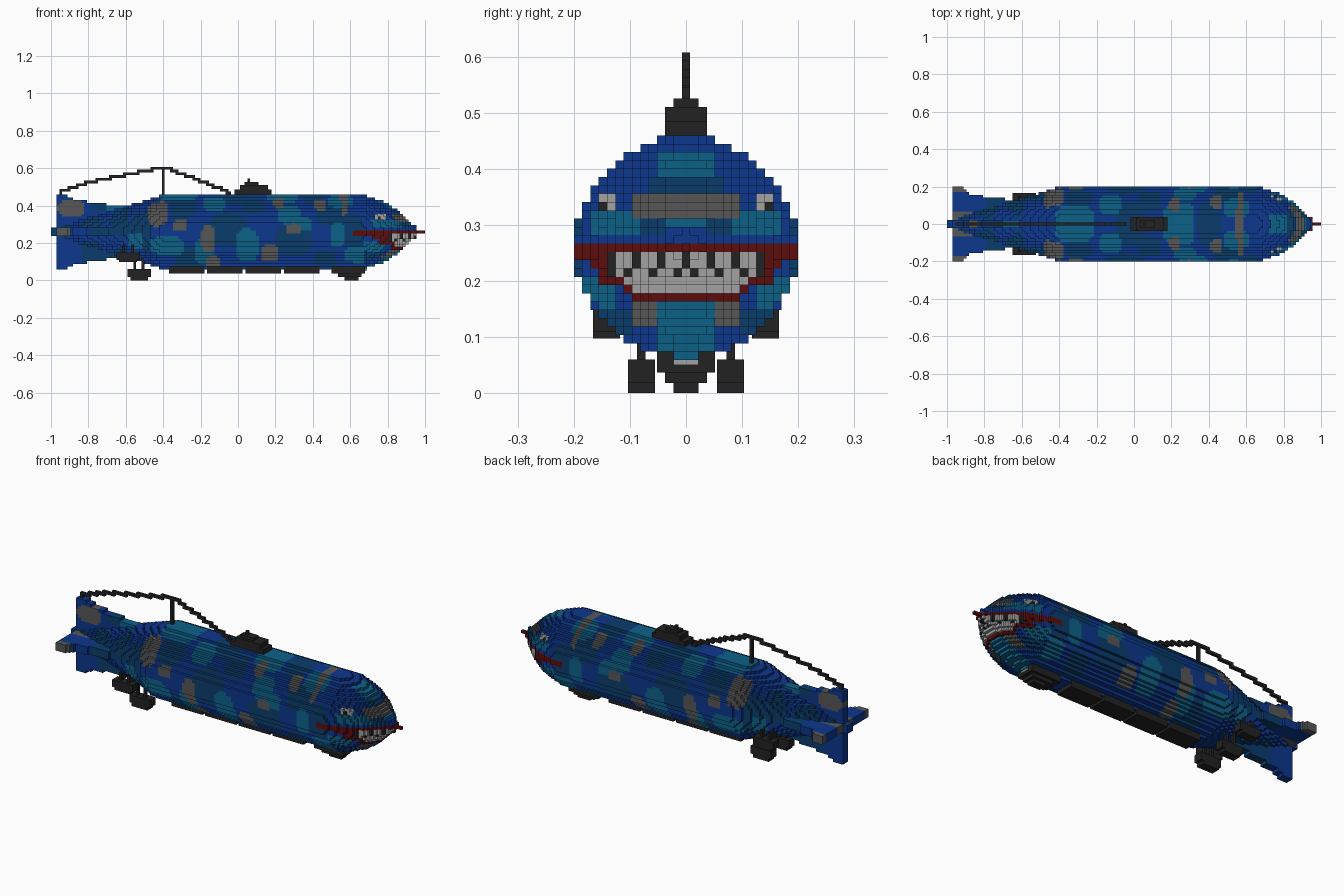
import bpy, bmesh, math
from mathutils import Matrix

if "Cube" in bpy.data.objects:
    bpy.data.objects.remove(bpy.data.objects["Cube"], do_unlink=True)

V = 2 / 135          # block size
CZ = 17.5 * V        # height of the hull axis

PALETTE = {
    "royal_blue": (0.004, 0.038, 0.27), "navy": (0.003, 0.046, 0.15),
    "teal": (0.004, 0.12, 0.25), "grey": (0.095, 0.095, 0.095),
    "black": (0.016, 0.016, 0.016), "tooth_white": (0.36, 0.36, 0.36),
    "dark_red": (0.11, 0.004, 0.004),
}
MATS = []
for name, rgb in PALETTE.items():
    m = bpy.data.materials.new(name)
    m.use_nodes = True
    m.diffuse_color = (*rgb, 1)
    m.node_tree.nodes["Principled BSDF"].inputs["Base Color"].default_value = (*rgb, 1)
    MATS.append(m)
ROYAL, NAVY, TEAL, GREY, BLACK, WHITE, RED = range(7)


def interp(points, x):
    for (x0, y0), (x1, y1) in zip(points, points[1:]):
        if x0 <= x <= x1:
            return y0 + (y1 - y0) * (x - x0) / (x1 - x0)
    return 0.0


def finish(bm, name, mats):
    me = bpy.data.meshes.new(name)
    bm.to_mesh(me)
    bm.free()
    for m in mats:
        me.materials.append(m)
    ob = bpy.data.objects.new(name, me)
    bpy.context.collection.objects.link(ob)
    return ob


# Corner offsets of the six block sides, keyed by direction
SIDES = {
    (1, 0, 0): ((1, 0, 0), (1, 1, 0), (1, 1, 1), (1, 0, 1)),
    (-1, 0, 0): ((0, 0, 0), (0, 0, 1), (0, 1, 1), (0, 1, 0)),
    (0, 1, 0): ((0, 1, 0), (0, 1, 1), (1, 1, 1), (1, 1, 0)),
    (0, -1, 0): ((0, 0, 0), (1, 0, 0), (1, 0, 1), (0, 0, 1)),
    (0, 0, 1): ((0, 0, 1), (1, 0, 1), (1, 1, 1), (0, 1, 1)),
    (0, 0, -1): ((0, 0, 0), (0, 1, 0), (1, 1, 0), (1, 0, 0)),
}


def blocks(name, cells, colour):
    """Outer skin of a set of (i, j, k) blocks, coloured by a rule on the block centre."""
    bm = bmesh.new()
    verts = {}
    for i, j, k in cells:
        mat = None
        for d, corners in SIDES.items():
            if (i + d[0], j + d[1], k + d[2]) in cells:
                continue
            if mat is None:
                mat = colour(-1 + (i + .5) * V, abs(j) * V, (k + .5) * V)
            quad = []
            for c in corners:
                key = (i + c[0], j + c[1], k + c[2])
                if key not in verts:
                    verts[key] = bm.verts.new((-1 + key[0] * V, (key[1] - .5) * V, key[2] * V))
                quad.append(verts[key])
            bm.faces.new(quad).material_index = mat
    return finish(bm, name, MATS)


def boxes(name, parts, mat=BLACK, sides=(1,)):
    """Plain boxes given as x0, x1, y0, y1, z0, z1, optionally mirrored in y."""
    bm = bmesh.new()
    for s in sides:
        for x0, x1, y0, y1, z0, z1 in parts:
            bmesh.ops.create_cube(bm, size=1, matrix=Matrix.Translation(
                ((x0 + x1) / 2, s * (y0 + y1) / 2, (z0 + z1) / 2))
                @ Matrix.Diagonal((x1 - x0, y1 - y0, z1 - z0, 1)))
    return finish(bm, name, [MATS[mat]])


# Camouflage: x centre, half length, angle above the waterline, half angle
PATCHES = {
    NAVY: [(-.52, .06, 0, 40), (-.3, .07, 45, 25), (-.05, .1, 5, 28), (.08, .06, 50, 20),
           (.3, .1, -15, 25), (.5, .08, 30, 20), (.47, .06, -50, 20), (-.25, .08, -50, 25),
           (-.02, .07, 85, 30), (.4, .06, 85, 30), (.62, .05, 0, 30)],
    TEAL: [(-.38, .09, -25, 18), (-.18, .05, -35, 25), (.05, .06, -25, 30), (.27, .06, 30, 18),
           (.34, .05, 12, 12), (-.32, .1, 80, 22), (-.13, .06, 55, 20), (.24, .08, 78, 25),
           (.53, .04, -5, 20), (.55, .07, 62, 18), (-.55, .04, -20, 20), (.64, .07, -42, 16)],
    GREY: [(-.43, .05, 35, 26), (-.31, .04, 10, 10), (-.16, .035, -12, 22), (.17, .05, -38, 18),
           (.3, .04, 5, 8), (.44, .03, 50, 14), (.57, .022, 78, 50), (.22, .03, 57, 14),
           (-.13, .04, -58, 14)],
}
# Nose bands seen end on: y0, y1, z0, z1, colour
NOSE = [(0, .055, .39, .435, TEAL), (0, .07, .35, .39, NAVY), (0, .095, .315, .352, GREY),
        (.08, .175, .285, .33, TEAL), (0, .03, .29, .315, TEAL), (.03, .08, .285, .315, NAVY),
        (.045, .1, .125, .165, GREY), (0, .045, .05, .165, TEAL), (.1, .15, .11, .15, NAVY),
        (.15, .21, .17, .21, TEAL), (.12, .16, .15, .2, TEAL)]
LOWER_LIP = [(0, .163), (.08, .163), (.1, .178), (.15, .2), (.17, .232), (.21, .24)]


def hull_colour(x, y, z):
    if x > .965:
        return RED
    # mouth, lips and teeth
    if x > .62:
        lip = interp(LOWER_LIP, y)
        if lip < z < .27:
            if z > .255 or y > .148 or z < lip + V:
                return RED
            column = round(y / V) % 3
            if z > .225:
                return BLACK if column == 0 or y > .12 else WHITE
            return BLACK if y > .125 or (column == 1 and z > .21) else WHITE
    # eyes
    if .73 < x < .8 and y > .1 and .32 < z < .357:
        return RED if z < .328 and x > .75 else BLACK if .755 < x < .77 and z < .342 else WHITE
    if x > .68:
        for y0, y1, z0, z1, c in NOSE:
            if y0 <= y < y1 and z0 <= z < z1:
                return c
        return ROYAL
    angle = math.degrees(math.atan2(z - CZ, y))
    for c in (GREY, TEAL, NAVY):
        for px, hx, pa, ha in PATCHES[c]:
            if abs((x - px) / hx) ** 3 + abs((angle - pa) / ha) ** 3 < 1:
                return c
    if x < -.58:
        return NAVY if math.sin(x * 38) + math.sin(angle / 18) > .2 else ROYAL
    return ROYAL


# Stepped hull, turned from a radius profile
PROFILE = [(-1, .02), (-.965, .025), (-.9, .05), (-.8, .08), (-.7, .108), (-.6, .138),
           (-.55, .152), (-.5, .168), (-.45, .185), (-.41, .198), (.665, .198), (.70, .188),
           (.76, .17), (.8, .152), (.84, .126), (.88, .094), (.92, .055), (.96, .02),
           (.965, .008), (1, .008)]
hull = set()
for i in range(135):
    r = interp(PROFILE, -1 + (i + .5) * V) / V
    for j in range(-13, 14):
        for k in range(-13, 14):
            if j * j + k * k <= r * r:
                hull.add((i, j, k + 17))
blocks("hull", hull, hull_colour)

# Tail fins
TALL = [(-.97, .2), (-.91, .2), (-.9, .182), (-.8, .162), (-.7, .147), (-.6, .136), (-.55, .13)]
WIDE = [(-.97, .2), (-.905, .2), (-.9, .166), (-.8, .146), (-.65, .128), (-.6, .12)]
upright, level = set(), set()
for i in range(2, 32):
    x = -1 + (i + .5) * V
    for t in (-1, 0, 1):
        n = round(interp(TALL, x) / V - .5)
        upright.update((i, t, 17 + s) for s in range(-n, n + 1))
        n = round(interp(WIDE, x) / V - .5)
        level.update((i, s, 17 + t) for s in range(-n, n + 1))


def upright_colour(x, y, z):
    if z > .33 and abs((x + .89) / .075) ** 3 + abs((z - .385) / .045) ** 3 < 1:
        return GREY
    if x > -.78 and z > .37:
        return TEAL if x > -.7 else NAVY
    return NAVY if z < .2 and x > -.84 else ROYAL


blocks("upright_fins", upright, upright_colour)
blocks("level_fins", level, lambda x, y, z: GREY if y > .165 or (y < .07 and x < -.8)
       else NAVY if x > -.8 else ROYAL)

# Aerial wire and its mast
WIRE = [(-.96, .475), (-.8, .525), (-.6, .567), (-.45, .597), (-.38, .597), (-.2, .53), (-.04, .462)]
wire = set()
last = None
for i in range(4, 65):
    k = round(interp(WIRE, -1 + (i + .5) * V) / V - .5)
    wire.update((i, 0, q) for q in range(min(k, last or k), max(k, last or k) + 1))
    last = k
wire.update((40, 0, k) for k in range(30, 40))
wire.update((3, 0, k) for k in range(30, 33))
blocks("aerial_wire", wire, lambda x, y, z: BLACK)

# Top lookout post
boxes("top_lookout", [(-.02, .18, -.037, .037, .45, .485), (.01, .16, -.037, .037, .485, .51),
                      (.035, .11, -.022, .022, .51, .525), (.05, .065, -.007, .007, .525, .545)])

# Belly bays
boxes("belly_bays", [(x, x + .19, -.052, .052, .037, .075) for x in (-.37, -.165, .04, .245)])

# Control cabin and its window
boxes("control_cabin", [(.5, .68, -.052, .052, .037, .08), (.535, .66, -.037, .037, .018, .037),
                        (.57, .645, -.022, .022, 0, .018)])
boxes("cabin_window", [(.679, .686, -.022, .022, .05, .06)], WHITE)

# Engine pods, two low and two high
boxes("low_engine_pods", [(-.59, -.465, .055, .103, .018, .06), (-.575, -.48, .055, .103, 0, .018),
                          (-.56, -.545, .072, .087, .06, .15), (-.515, -.5, .072, .087, .06, .13)],
      sides=(1, -1))
boxes("high_engine_pods", [(-.65, -.525, .118, .166, .11, .15), (-.635, -.54, .118, .166, .097, .11),
                           (-.62, -.605, .1, .15, .15, .19), (-.57, -.555, .1, .15, .15, .19)],
      sides=(1, -1))
